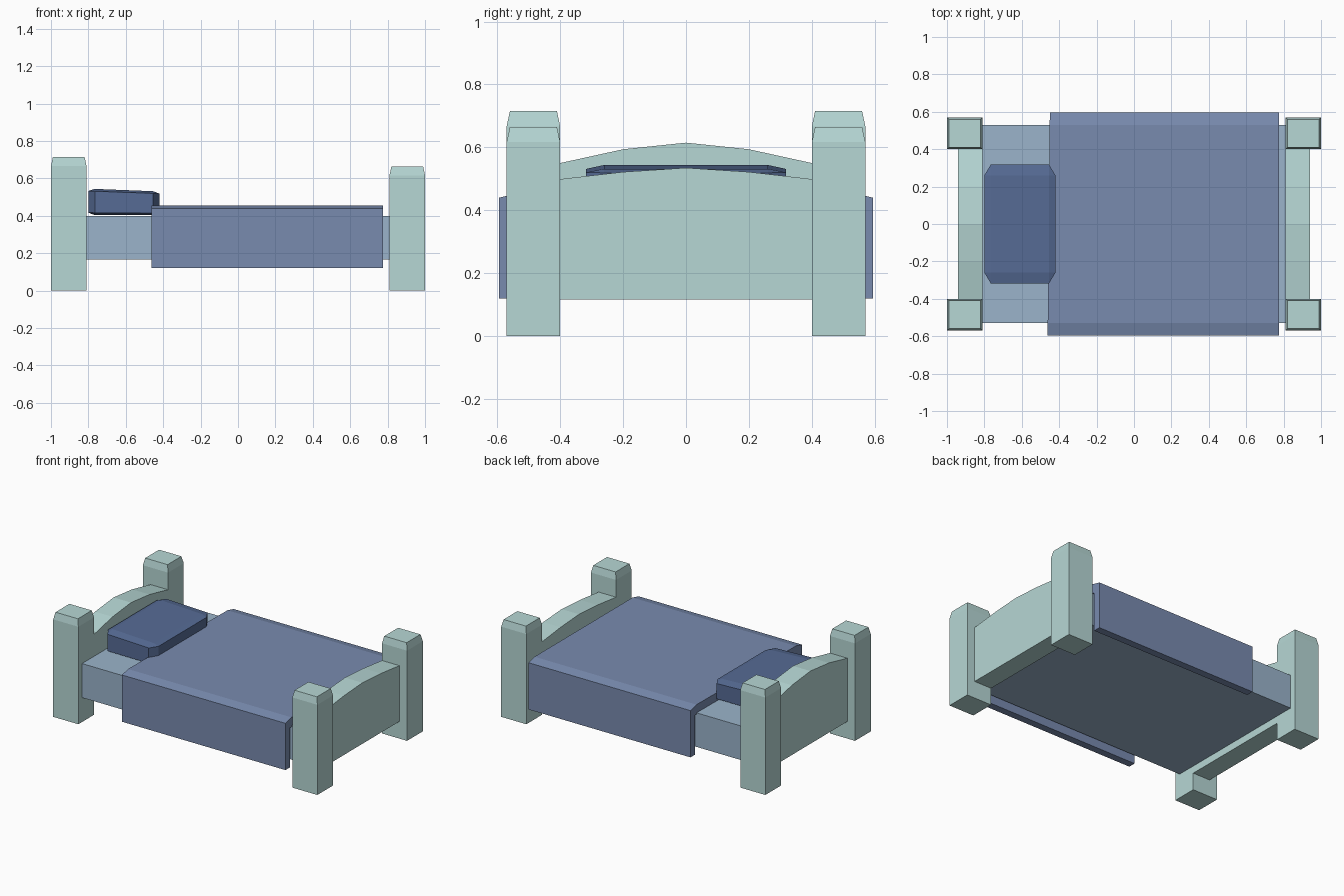
import bpy, bmesh

if "Cube" in bpy.data.objects:
    bpy.data.objects.remove(bpy.data.objects["Cube"])


def material(name, srgb):
    m = bpy.data.materials.new(name)
    m.diffuse_color = (*[c ** 2.2 for c in srgb], 1)
    m.use_nodes = True
    m.node_tree.nodes["Principled BSDF"].inputs["Base Color"].default_value = m.diffuse_color
    return m


FRAME = material("pale_green", (0.71, 0.84, 0.83))
SHEET = material("light_blue", (0.60, 0.70, 0.79))
COVER = material("mid_blue", (0.47, 0.54, 0.68))
CUSHION = material("deep_blue", (0.34, 0.42, 0.58))


def finish(name, bm, mat):
    bmesh.ops.recalc_face_normals(bm, faces=bm.faces)
    me = bpy.data.meshes.new(name)
    bm.to_mesh(me)
    bm.free()
    me.materials.append(mat)
    ob = bpy.data.objects.new(name, me)
    bpy.context.collection.objects.link(ob)
    return ob


def box(lo, hi):
    bm = bmesh.new()
    bmesh.ops.create_cube(bm, size=1)
    for v in bm.verts:
        v.co = [lo[i] if v.co[i] < 0 else hi[i] for i in range(3)]
    return bm


def extrude_x(profile, x0, x1):
    """Extrude a (y, z) outline along x."""
    bm = bmesh.new()
    face = bm.faces.new([bm.verts.new((x0, y, z)) for y, z in profile])
    new = bmesh.ops.extrude_face_region(bm, geom=[face])["geom"]
    for v in new:
        if isinstance(v, bmesh.types.BMVert):
            v.co.x = x1
    return bm


def mirrored(half):
    """Complete a symmetric outline from its +y half."""
    return half + [(-y, z) for y, z in reversed(half) if y > 0]


# Corner posts with tapered caps
for end, sx, height in (("head", -1, 0.715), ("foot", 1, 0.665)):
    for side, sy in (("front", -1), ("back", 1)):
        cx, cy = sx * 0.905, sy * 0.485
        bm = box((cx - 0.095, cy - 0.085, 0), (cx + 0.095, cy + 0.085, height - 0.048))
        bm.faces.ensure_lookup_table()
        top = max(bm.faces, key=lambda f: f.calc_center_median().z)
        new = bmesh.ops.extrude_face_region(bm, geom=[top])["geom"]
        bm.faces.remove(top)
        for v in new:
            if isinstance(v, bmesh.types.BMVert):
                v.co.x = cx + (v.co.x - cx) * 0.89
                v.co.y = cy + (v.co.y - cy) * 0.88
                v.co.z = height
        finish(f"{end}_{side}_post", bm, FRAME)

# Arched headboard and footboard
for name, sx, crown in (("headboard", -1, (0.55, 0.594, 0.615)),
                        ("footboard", 1, (0.50, 0.522, 0.535))):
    half = [(0.41, 0.117), (0.41, crown[0] - 0.002), (0.2, crown[1]), (0, crown[2])]
    finish(name, extrude_x(mirrored(half), sx * 0.81, sx * 0.942), FRAME)

# Mattress
finish("mattress", box((-0.815, -0.53, 0.167), (0.815, 0.53, 0.40)), SHEET)

# Blanket draped over the mattress, head edge slightly skewed
outer = [(0.595, 0.12), (0.595, 0.44), (0.53, 0.456)]
outline = outer + [(-y, z) for y, z in reversed(outer)]
outline += [(-0.545, 0.12), (-0.545, 0.39), (0.545, 0.39), (0.545, 0.12)]
bm = extrude_x(outline, -0.456, 0.776)
for v in bm.verts:
    if v.co.x < 0:
        v.co.x += 0.01 * v.co.y
finish("blanket", bm, COVER)

# Pillow: chamfered block whose top slopes down toward the foot
bm = bmesh.new()
bmesh.ops.create_cube(bm, size=1)
bmesh.ops.bevel(bm, geom=bm.edges[:], offset=0.09, segments=1, affect='EDGES')
for v in bm.verts:
    x, y, z = v.co
    thickness = 0.134 - 0.015 * x
    v.co = (-0.61 + 0.38 * x, 0.635 * y, 0.404 + thickness * (z + 0.5))
finish("pillow", bm, CUSHION)
